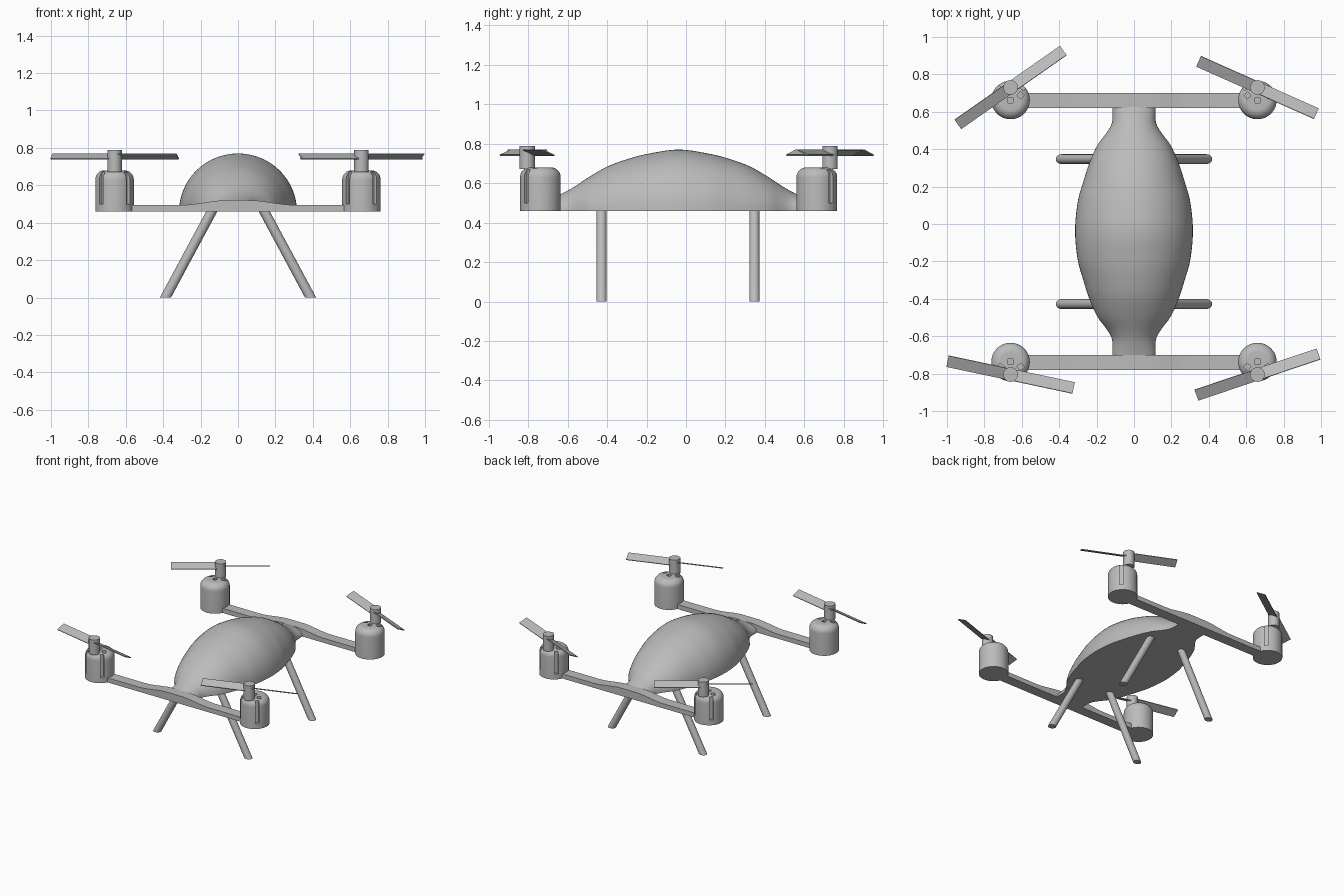
import bpy, bmesh
from math import sin, cos, pi, radians
from mathutils import Matrix, Vector

cube = bpy.data.objects.get("Cube")
if cube:
    bpy.data.objects.remove(cube)

grey = bpy.data.materials.new("plain grey")
grey.use_nodes = True
COLOUR = (0.5, 0.5, 0.5, 1)
grey.diffuse_color = COLOUR
grey.node_tree.nodes["Principled BSDF"].inputs["Base Color"].default_value = COLOUR

BASE = 0.46


def finish(name, bm, smooth=True):
    bmesh.ops.recalc_face_normals(bm, faces=bm.faces)
    mesh = bpy.data.meshes.new(name)
    bm.to_mesh(mesh)
    bm.free()
    obj = bpy.data.objects.new(name, mesh)
    bpy.context.collection.objects.link(obj)
    mesh.materials.append(grey)
    if smooth:
        bpy.ops.object.select_all(action='DESELECT')
        obj.select_set(True)
        bpy.context.view_layer.objects.active = obj
        bpy.ops.object.shade_smooth_by_angle(angle=radians(35))
    return obj


def loft(name, rings):
    """Skin closed rings of points and cap both ends."""
    bm = bmesh.new()
    loops = [[bm.verts.new(p) for p in ring] for ring in rings]
    for a, b in zip(loops, loops[1:]):
        for i in range(len(a)):
            j = (i + 1) % len(a)
            bm.faces.new((a[i], a[j], b[j], b[i]))
    bm.faces.new(loops[0])
    bm.faces.new(loops[-1])
    return finish(name, bm)


def circle(x, y, z, rx, ry, n=32):
    return [(x + rx * cos(2 * pi * i / n), y + ry * sin(2 * pi * i / n), z) for i in range(n)]


def add_box(bm, size, matrix):
    bmesh.ops.create_cube(bm, size=1, matrix=matrix @ Matrix.Diagonal((*size, 1)))


def interpolate(table, d):
    """Smooth cubic interpolation through rows of (distance, width, height)."""
    for i in range(len(table) - 1):
        if d <= table[i + 1][0] + 1e-6:
            break
    p0, p3 = table[max(i - 1, 0)], table[min(i + 2, len(table) - 1)]
    p1, p2 = table[i], table[i + 1]
    span = p2[0] - p1[0]
    t = (d - p1[0]) / span
    out = []
    for k in (1, 2):
        m1 = 0 if i == 0 else (p2[k] - p0[k]) / (p2[0] - p0[0]) * span
        m2 = (p3[k] - p1[k]) / (p3[0] - p1[0]) * span
        out.append((2*t**3 - 3*t**2 + 1) * p1[k] + (t**3 - 2*t**2 + t) * m1
                   + (3*t**2 - 2*t**3) * p2[k] + (t**3 - t**2) * m2)
    return out


# Domed body: half-round sections, pinched to a neck at both ends
outline = [(0, .315, .31), (.16, .30, .288), (.26, .272, .262), (.36, .24, .225),
           (.46, .195, .168), (.52, .15, .128), (.57, .12, .098), (.61, .115, .08),
           (.665, .115, .06)]
rings = []
for s in range(-32, 33):
    d = s / 32 * .665
    w, h = interpolate(outline, abs(d))
    rings.append([(w * cos(pi * i / 32), d - .037, BASE + h * sin(pi * i / 32))
                  for i in range(33)])
loft("body", rings)

# Cross arms, swelling gently where they meet the body
for name, y in (("front_arm", -.74), ("back_arm", .66)):
    rings = []
    for s in range(-24, 25):
        x = s / 24 * .6
        t = min(max((.3 - abs(x)) / .24, 0), 1)
        top = .495 + .025 * t * t * (3 - 2 * t)
        rings.append([(x, y - .04, BASE), (x, y + .04, BASE),
                      (x, y + .04, top), (x, y - .04, top)])
    loft(name, rings)

# Splayed legs with level feet
for end, y in (("front", -.428), ("back", .347)):
    for side, s in (("left", 1), ("right", -1)):
        loft(f"{end}_{side}_leg", [circle(s * .388, y, 0, .03, .026),
                                   circle(s * .135, y, BASE + .01, .03, .026)])


def motor(label, x, y, out):
    """Round-shouldered can with two side slots and three vent holes."""
    levels = [(BASE, .103)] + [(.63 + .05 * sin(a * pi / 16), .053 + .05 * cos(a * pi / 16))
                               for a in range(9)]
    can = loft(label + "_motor", [circle(x, y, z, r, r, 48) for z, r in levels])
    hub = Vector((x, y + out * .067, 0))
    bm = bmesh.new()
    for side in (-1, 1):
        spin = Matrix.Rotation(out * pi / 2 + side * pi / 4, 4, 'Z')
        add_box(bm, (.05, .026, .2), Matrix.Translation((x, y, .6)) @ spin
                @ Matrix.Translation((.107, 0, 0)))
    for turn in (-52, 0, 52):
        spin = Matrix.Rotation(-out * pi / 2 + radians(turn), 4, 'Z')
        add_box(bm, (.028, .028, .05), Matrix.Translation(hub + Vector((0, 0, .68))) @ spin
                @ Matrix.Translation((.068, 0, 0)))
    cutter = finish(label + "_vent_cutter", bm, False)
    cutter.hide_render = True
    cutter.hide_viewport = True
    cut = can.modifiers.new("vents", 'BOOLEAN')
    cut.object = cutter
    cut.solver = 'EXACT'
    return hub


def rotor(label, hub, angle):
    """Hub and two oppositely pitched blades."""
    loft(label + "_hub", [circle(hub.x, hub.y, z, .039, .039) for z in (.672, .788)])
    bm = bmesh.new()
    for turn in (0, pi):
        spin = Matrix.Rotation(radians(angle) + turn, 4, 'Z')
        pitch = Matrix.Rotation(radians(-24), 4, 'X')
        add_box(bm, (.325, .066, .006), Matrix.Translation(hub + Vector((0, 0, .755)))
                @ spin @ Matrix.Translation((.182, 0, 0)) @ pitch)
    finish(label + "_blades", bm, False)


# Four motors with rotors, each stopped at its own angle
for label, x, y, out, angle in (("back_right", -.66, .663, 1, 35),
                                ("back_left", .66, .663, 1, -24),
                                ("front_right", -.66, -.738, -1, -12),
                                ("front_left", .66, -.738, -1, 18.6)):
    rotor(label, motor(label, x, y, out), angle)
